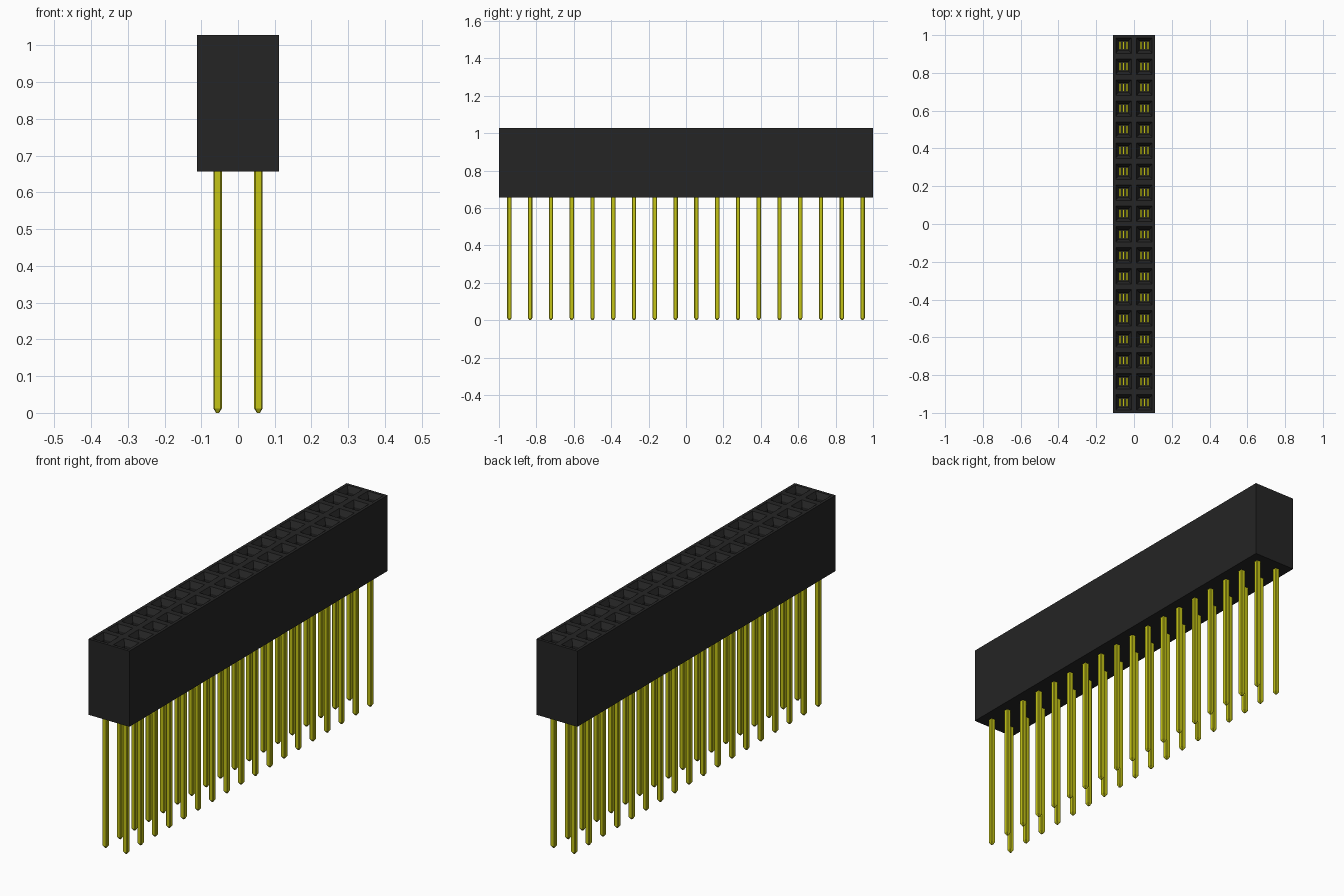
import bpy, bmesh
from mathutils import Vector

cube = bpy.data.objects.get("Cube")
if cube:
    bpy.data.objects.remove(cube, do_unlink=True)

ROWS, COLS = 18, 2
PITCH = 2.0 / ROWS
BODY_Z, TOP_Z = 0.657, 1.028
FLOOR_Z = 0.78


def material(name, rgb, rough):
    m = bpy.data.materials.new(name)
    m.use_nodes = True
    m.diffuse_color = (*rgb, 1)
    bsdf = m.node_tree.nodes["Principled BSDF"]
    bsdf.inputs["Base Color"].default_value = (*rgb, 1)
    bsdf.inputs["Roughness"].default_value = rough
    return m


black = material("black plastic", (0.018, 0.018, 0.018), 0.6)
gold = material("yellow gold", (0.56, 0.56, 0.008), 0.4)

CENTRES = [((c - (COLS - 1) / 2) * PITCH, (r - (ROWS - 1) / 2) * PITCH)
           for c in range(COLS) for r in range(ROWS)]


def finish(bm, name, mat):
    bmesh.ops.recalc_face_normals(bm, faces=bm.faces)
    me = bpy.data.meshes.new(name)
    bm.to_mesh(me)
    bm.free()
    me.materials.append(mat)
    ob = bpy.data.objects.new(name, me)
    bpy.context.collection.objects.link(ob)
    return ob


def loft(bm, rings, cap_start=True, cap_end=True):
    """Skin a list of equal-length point rings."""
    loops = [[bm.verts.new(p) for p in ring] for ring in rings]
    n = len(loops[0])
    for a, b in zip(loops, loops[1:]):
        for i in range(n):
            j = (i + 1) % n
            bm.faces.new((a[i], a[j], b[j], b[i]))
    if cap_start:
        bm.faces.new(loops[0][::-1])
    if cap_end:
        bm.faces.new(loops[-1])


def rect(x, y, hx, hy, z):
    return [(x + sx * hx, y + sy * hy, z)
            for sx, sy in ((-1, -1), (1, -1), (1, 1), (-1, 1))]


def octagon(x, y, h, c, z):
    """Square of half width h with corners cut by c."""
    k = h - c
    return [(x + a, y + b, z) for a, b in
            ((-k, -h), (k, -h), (h, -k), (h, k), (k, h), (-k, h), (-h, k), (-h, -k))]


# Housing: one cell per socket, with rim, funnel, shaft and floor
bm = bmesh.new()
for x, y in CENTRES:
    h = PITCH / 2
    loft(bm, [rect(x, y, h, h, TOP_Z),
              rect(x, y, 0.041, 0.041, TOP_Z),
              rect(x, y, 0.026, 0.024, TOP_Z - 0.025),
              rect(x, y, 0.026, 0.024, FLOOR_Z)], cap_start=False)
bmesh.ops.remove_doubles(bm, verts=bm.verts, dist=1e-4)
# Outer walls and underside
edges = [e for e in bm.edges if e.is_boundary]
out = bmesh.ops.extrude_edge_only(bm, edges=edges)["geom"]
for v in out:
    if isinstance(v, bmesh.types.BMVert):
        v.co.z = BODY_Z
bmesh.ops.contextual_create(
    bm, geom=[e for e in out if isinstance(e, bmesh.types.BMEdge) and e.is_boundary])
finish(bm, "housing", black)

# Pins: square wire with trimmed corners and a tapered tip
bm = bmesh.new()
for x, y in CENTRES:
    loft(bm, [octagon(x, y, 0.004, 0.001, 0.0),
              octagon(x, y, 0.0115, 0.003, 0.012),
              octagon(x, y, 0.0115, 0.003, BODY_Z + 0.04)])
finish(bm, "pins", gold)

# Spring contacts: three upright blades inside every socket
bm = bmesh.new()
for x, y in CENTRES:
    for dx, top in ((-0.018, 0.95), (0.0, 0.82), (0.018, 0.95)):
        loft(bm, [rect(x + dx, y, 0.0055, 0.021, FLOOR_Z - 0.01),
                  rect(x + dx, y, 0.0055, 0.021, top)])
finish(bm, "socket_contacts", gold)
